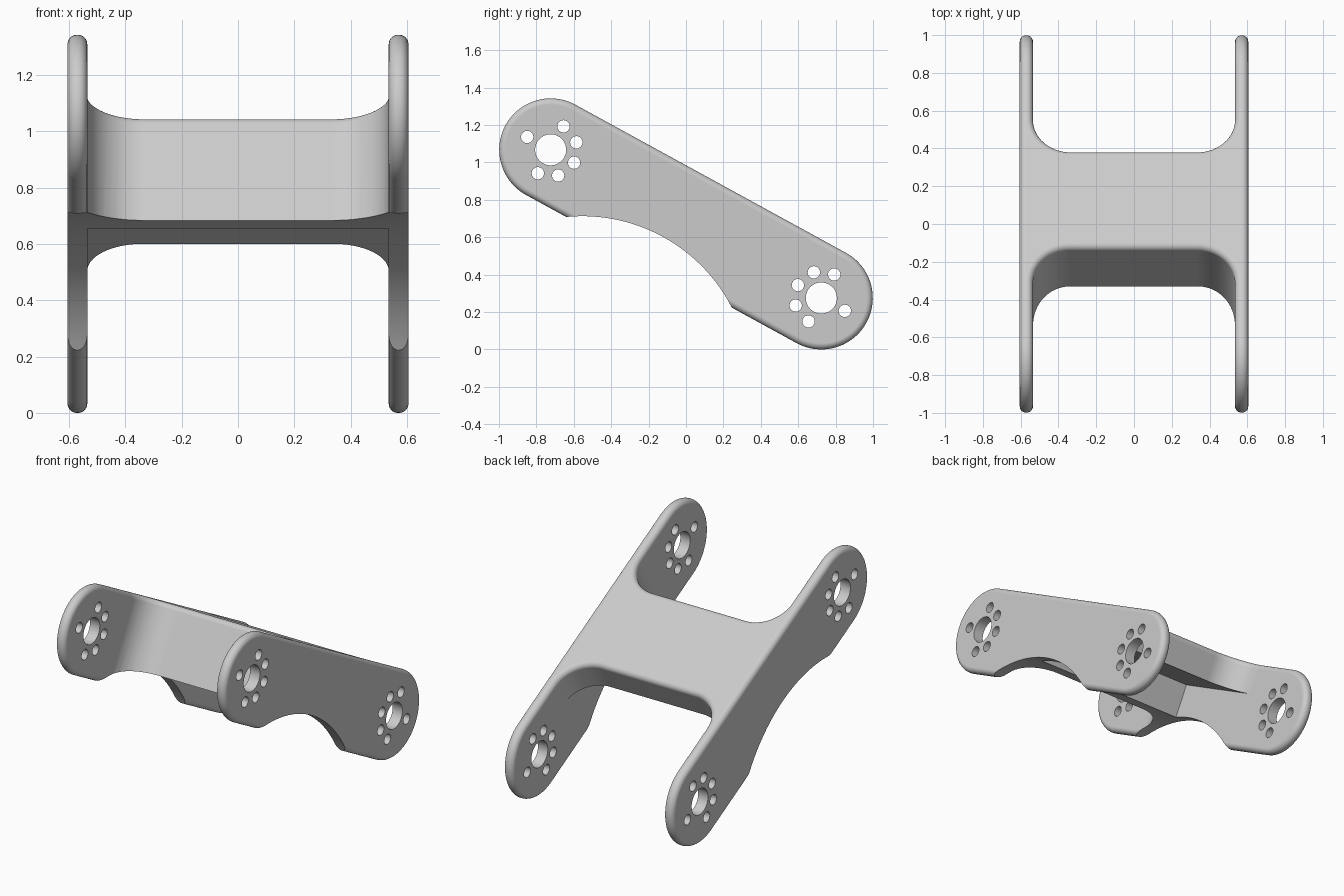
import bpy
import bmesh
from math import sin, cos, pi, radians
from mathutils import Matrix

if "Cube" in bpy.data.objects:
    bpy.data.objects.remove(bpy.data.objects["Cube"], do_unlink=True)

# Sizes in the bracket's own frame: x across, u along the arm, v through its depth
HALF_LENGTH = 0.825     # pivot distance from the middle
RADIUS = 0.275          # end radius and half depth
INNER, OUTER = 0.535, 0.605
MID = (INNER + OUTER) / 2
EDGE = 0.033            # edge rounding
FILLET = 0.2
WEB = 0.295             # half width of the cross web along the arm
STEPS = 8
TILT = Matrix.Translation((0, 0, 0.671)) @ Matrix.Rotation(radians(-28.7), 4, 'X')

grey = bpy.data.materials.new("light_grey")
grey.use_nodes = True
COLOUR = (0.6, 0.6, 0.6, 1)
grey.diffuse_color = COLOUR
for node in grey.node_tree.nodes:
    if node.type == 'BSDF_PRINCIPLED':
        node.inputs["Base Color"].default_value = COLOUR


def make_object(name, bm):
    bmesh.ops.recalc_face_normals(bm, faces=bm.faces)
    mesh = bpy.data.meshes.new(name)
    bm.to_mesh(mesh)
    bm.free()
    mesh.materials.append(grey)
    obj = bpy.data.objects.new(name, mesh)
    bpy.context.scene.collection.objects.link(obj)
    return obj


def loft(name, rings):
    """Skin a stack of equal rings and cap both ends."""
    bm = bmesh.new()
    loops = [[bm.verts.new(p) for p in ring] for ring in rings]
    n = len(loops[0])
    for a, b in zip(loops, loops[1:]):
        for i in range(n):
            j = (i + 1) % n
            bm.faces.new((a[i], a[j], b[j], b[i]))
    bm.faces.new(loops[0])
    bm.faces.new(loops[-1])
    return make_object(name, bm)


def add_cylinder(bm, x, u, v, radius, depth, segments):
    place = Matrix.Translation((x, u, v)) @ Matrix.Rotation(pi / 2, 4, 'Y')
    bmesh.ops.create_cone(bm, cap_ends=True, segments=segments, radius1=radius,
                          radius2=radius, depth=depth, matrix=place)


def finish(obj, cutters):
    """Cut, tilt into place and shade."""
    for cutter in cutters:
        mod = obj.modifiers.new("cut", 'BOOLEAN')
        mod.operation = 'DIFFERENCE'
        mod.solver = 'EXACT'
        mod.object = cutter
    graph = bpy.context.evaluated_depsgraph_get()
    mesh = bpy.data.meshes.new_from_object(obj.evaluated_get(graph))
    obj.modifiers.clear()
    obj.data = mesh
    mesh.transform(TILT)
    mesh.materials.clear()
    mesh.materials.append(grey)
    bpy.ops.object.select_all(action='DESELECT')
    obj.select_set(True)
    bpy.context.view_layer.objects.active = obj
    bpy.ops.object.shade_smooth_by_angle(angle=radians(32))
    weighted = obj.modifiers.new("clean_shading", 'WEIGHTED_NORMAL')
    weighted.keep_sharp = True


def stadium(x, radius):
    points = []
    for side in (1, -1):
        for i in range(41):
            a = pi * i / 40 - pi / 2
            points.append((x, side * (HALF_LENGTH + radius * cos(a)), side * radius * sin(a)))
    return points


# Side plate with rounded rim
def side_plate(name, side):
    half = (OUTER - INNER) / 2
    rings = []
    for end in (-1, 1):
        for i in range(STEPS + 1):
            a = pi / 2 * (i if end > 0 else STEPS - i) / STEPS
            x = side * MID + end * (half - EDGE + EDGE * sin(a))
            rings.append(stadium(x, RADIUS - EDGE + EDGE * cos(a)))
    return loft(name, rings)


# Cross web outline, flaring into the plates with concave fillets
def web_outline(v, inset):
    quarter = []
    for i in range(17):
        a = -pi / 2 * i / 16
        quarter.append((INNER - FILLET + (FILLET + inset) * cos(a),
                        WEB + FILLET + (FILLET + inset) * sin(a)))
    quarter.insert(0, (MID, WEB + FILLET))
    points = []
    for sx, su in ((1, 1), (-1, 1), (-1, -1), (1, -1)):
        corner = quarter if sx == su else quarter[::-1]
        points += [(sx * x, su * u, v) for x, u in corner]
    return points


web_rings = [web_outline(-RADIUS, 0)]
for i in range(STEPS + 1):
    a = pi / 2 * i / STEPS
    web_rings.append(web_outline(RADIUS - EDGE + EDGE * sin(a), EDGE - EDGE * cos(a)))
web = loft("cross_web", web_rings)

# Cutter for the long arch underneath
bm = bmesh.new()
add_cylinder(bm, 0, -0.075, -1.02, 0.9, 2, 160)
arch_cutter = make_object("arch_cutter", bm)

# Cutter that hollows the underside of the web behind its front lip
bm = bmesh.new()
bmesh.ops.create_cube(bm, size=1, matrix=Matrix.Translation((0, 0.3, -0.319))
                      @ Matrix.Diagonal((1.6, 1.0, 0.8, 1)))
pocket_cutter = make_object("pocket_cutter", bm)

# Cutter for the pivot holes and their bolt circles
bm = bmesh.new()
for end in (-1, 1):
    add_cylinder(bm, 0, end * HALF_LENGTH, 0, 0.083, 2, 48)
    for k in (-2, -1, 0, 1, 2, 4):
        a = k * pi / 4
        add_cylinder(bm, 0, end * (HALF_LENGTH - 0.143 * cos(a)),
                     -end * 0.143 * sin(a), 0.033, 2, 24)
hole_cutter = make_object("hole_cutter", bm)

for name, side in (("left_plate", 1), ("right_plate", -1)):
    finish(side_plate(name, side), [arch_cutter, hole_cutter])
finish(web, [arch_cutter, pocket_cutter])

for cutter in (arch_cutter, pocket_cutter, hole_cutter):
    bpy.data.objects.remove(cutter, do_unlink=True)
